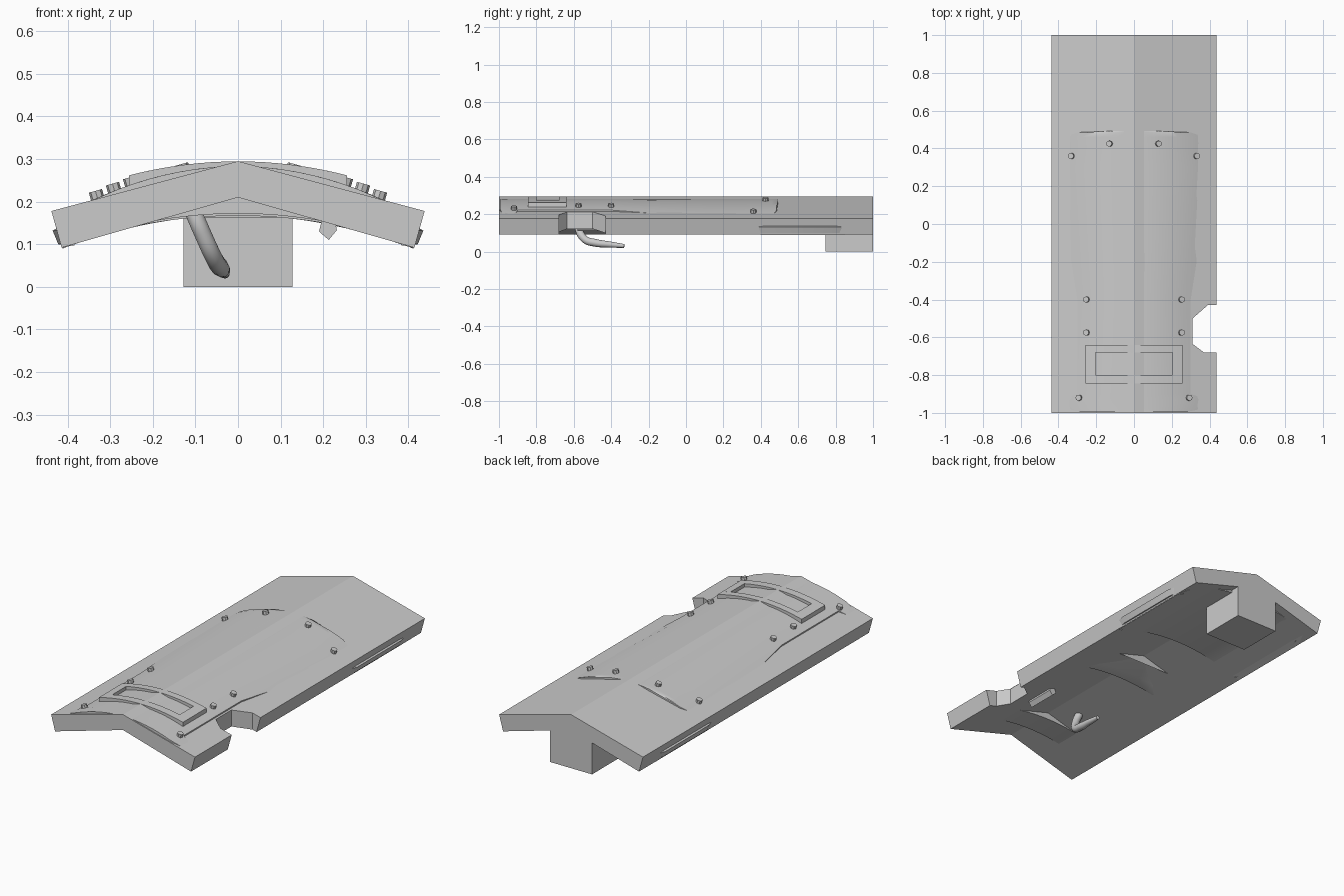
import bpy, math

if "Cube" in bpy.data.objects:
    bpy.data.objects.remove(bpy.data.objects["Cube"])


def loft(name, sections, smooth=True):
    """Skin a row of closed cross-sections and cap both ends."""
    n = len(sections[0])
    verts = [p for s in sections for p in s]
    faces = [tuple(range(n)), tuple(reversed(range(len(verts) - n, len(verts))))]
    for i in range(len(sections) - 1):
        for j in range(n):
            k = (j + 1) % n
            faces.append((i * n + j, (i + 1) * n + j, (i + 1) * n + k, i * n + k))
    me = bpy.data.meshes.new(name)
    me.from_pydata(verts, [], faces)
    ob = bpy.data.objects.new(name, me)
    bpy.context.collection.objects.link(ob)
    bpy.ops.object.select_all(action='DESELECT')
    bpy.context.view_layer.objects.active = ob
    ob.select_set(True)
    bpy.ops.object.mode_set(mode='EDIT')
    bpy.ops.mesh.select_all(action='SELECT')
    bpy.ops.mesh.normals_make_consistent(inside=False)
    bpy.ops.object.mode_set(mode='OBJECT')
    if smooth:
        bpy.ops.object.shade_smooth_by_angle(angle=math.radians(25))
    return ob


def arch(name, rows, top, bottom, n=16):
    """Curved plate; rows are (y, x_min, x_max), top/bottom give z at x (and y)."""
    secs = []
    for y, a, b in rows:
        xs = [a + (b - a) * i / n for i in range(n + 1)]
        secs.append([(x, y, top(x, y)) for x in xs] +
                    [(x, y, bottom(x, y)) for x in reversed(xs)])
    return loft(name, secs)


def box(name, x0, x1, y0, y1, z0, z1):
    return loft(name, [[(x0, y, z0), (x1, y, z0), (x1, y, z1), (x0, y, z1)]
                       for y in (y0, y1)], False)


def mid(x, y):
    return 0.25 - 0.265 * abs(x)


def cover_z(x, y):
    return 0.283 - 0.68 * x * x


# bent main slab
profile = [(-.438, .178), (0, .295), (.438, .178), (.414, .092), (0, .21), (-.414, .092)]
slab = loft("main_slab", [[(x, y, z) for x, z in profile] for y in (-1, 1)], False)

# side notch, cut by a hidden prism
notch = [(.5, -.43), (.39, -.43), (.31, -.5), (.31, -.635), (.37, -.68), (.5, -.68)]
cutter = loft("notch_cutter", [[(x, y, z) for x, y in notch] for z in (-.1, .5)], False)
cutter.hide_render = True
cutter.hide_viewport = False
mod = slab.modifiers.new("notch", 'BOOLEAN')
mod.object = cutter
mod.solver = 'EXACT'
bpy.ops.object.select_all(action='DESELECT')
bpy.context.view_layer.objects.active = slab
slab.select_set(True)
bpy.ops.object.modifier_apply(modifier="notch")
bpy.data.objects.remove(cutter)

# slightly domed upper cover
rows = [(-.995, .28), (-.98, .35), (-.93, .39), (-.9, .30), (-.4, .30),
        (.3, .41), (.4, .405), (.46, .37), (.485, .30), (.492, .12)]
arch("upper_cover", [(y, -w, w) for y, w in rows], cover_z, mid)

# curved panel under the rear end, with its side lips
rows = [(.36, .405), (.40, .412), (.85, .412), (.92, .38), (.95, .3)]
arch("rear_under_panel", [(y, -w, w) for y, w in rows],
     mid, lambda x, y: .168 - .46 * x * x)
for s in (-1, 1):
    lip = [(.40, .14), (.425, .138), (.435, .132), (.422, .1), (.40, .097)]
    loft("side_lip", [[(s * x * k, y, z) for x, z in lip]
                      for y, k in ((.36, .96), (.42, 1), (.8, 1), (.86, .96))])

# transverse rib under the middle
arch("under_rib", [(-.12, -.33, .33), (-.11, -.33, .33), (-.06, -.33, .33), (.08, -.33, .33)],
     mid, lambda x, y: .167 - .42 * x * x + max(0, y + .08) * .27)

# raised arched frame on top, and its underside
frame_top = lambda x, y: .2945 - .5 * x * x
for y0, y1 in ((-.845, -.8), (-.68, -.64)):
    arch("frame_bar", [(y0, -.256, .256), (y1, -.256, .256)], frame_top, mid)
for a, b in ((-.256, -.205), (.205, .256)):
    arch("frame_end", [(-.8, a, b), (-.68, a, b)], frame_top, mid, 4)
arch("frame_underside", [(-.84, -.25, .25), (-.7, -.25, .25)],
     mid, lambda x, y: .172 - .45 * x * x)

# bolt heads, standing square to the sloped surface
for bx, by in ((.33, .36), (.128, .425), (.25, -.4), (.25, -.575), (.29, -.92)):
    for s in (-1, 1):
        z = max(cover_z(bx, by), .295 - .267 * bx)
        bpy.ops.mesh.primitive_cylinder_add(
            vertices=8, radius=.016, depth=.034, location=(s * bx, by, z),
            rotation=(0, s * math.radians(16), 0))
        bpy.context.object.name = "bolt_head"

# rear block
box("rear_block", -.128, .128, .745, 1, 0, .23)

# bent handle below the slab
cu = bpy.data.curves.new("handle", 'CURVE')
cu.dimensions = '3D'
cu.bevel_depth = .021
cu.bevel_resolution = 3
cu.use_fill_caps = True
sp = cu.splines.new('BEZIER')
path = [(-.115, -.575, .2, 1), (-.085, -.575, .13, 1), (-.055, -.54, .065, 1),
        (-.042, -.48, .046, 1), (-.035, -.41, .038, .8), (-.03, -.33, .03, .5)]
sp.bezier_points.add(len(path) - 1)
for p, (x, y, z, r) in zip(sp.bezier_points, path):
    p.co = (x, y, z)
    p.radius = r
    p.handle_left_type = p.handle_right_type = 'AUTO'
bpy.context.collection.objects.link(bpy.data.objects.new("handle", cu))

# small tilted catch bar beside the notch
bar = [(.19, .13), (.213, .11), (.232, .133), (.225, .17), (.2, .17)]
loft("catch_bar", [[(x, y, z) for x, z in bar] for y in (-.58, -.41)], False)
